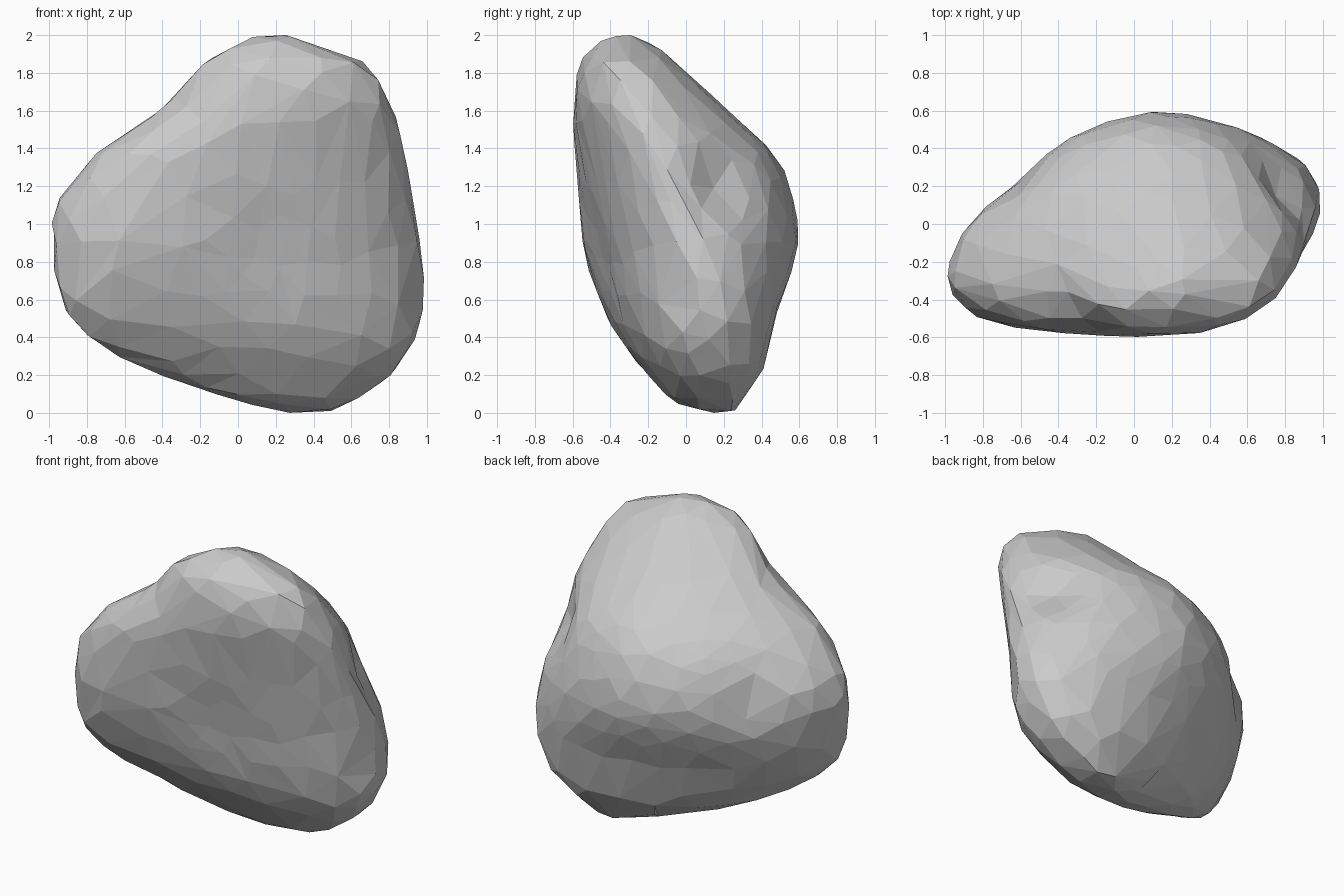
import bpy, bmesh, random
from math import sin, cos, pi, exp
from mathutils import Vector
from mathutils.bvhtree import BVHTree

if "Cube" in bpy.data.objects:
    bpy.data.objects.remove(bpy.data.objects["Cube"])

random.seed(4)

# Cross-sections up the boulder: z, then (x, y) of the left, front, right and back extremes
SECTIONS = [
    (0.00, .28, .16, .38, .12, .48, .18, .42, .24),
    (0.06, .02, .03, .20, -.06, .61, .15, .40, .30),
    (0.20, -.41, -.08, -.20, -.20, .81, .12, .40, .39),
    (0.36, -.73, -.25, -.45, -.33, .92, .10, .35, .44),
    (0.53, -.91, -.33, -.60, -.43, .985, .11, .30, .48),
    (0.85, -.98, -.28, -.55, -.54, .975, .07, .15, .585),
    (1.10, -.96, -.27, -.40, -.565, .935, -.02, .10, .575),
    (1.36, -.76, -.30, -.20, -.585, .89, -.12, .12, .47),
    (1.62, -.40, -.27, .10, -.595, .815, -.24, .20, .20),
    (1.85, -.18, -.38, .15, -.56, .67, -.33, .25, -.05),
    (1.95, -.02, -.38, .15, -.47, .40, -.34, .20, -.17),
    (2.00, .12, -.34, .20, -.39, .28, -.33, .21, -.28),
]
# Shallow hollows: position, radius, depth
DENTS = [
    ((.81, .20, 1.22), .28, .085),
    ((-.62, .22, 1.05), .28, .065),
    ((.13, -.46, .87), .35, .03),
    ((.95, -.04, .58), .14, .03),
]
QUARTER = 12


def roundness(z):
    """Superellipse power of each quarter; the right side is boxier low down."""
    low = min(max((0.8 - z) / 0.5, 0), 1)
    return (2.1, 1.95 + .45 * low, 1.85 + .85 * low, 1.6)


def outline(s):
    """Ring of points joining the four extremes with superellipse quarters."""
    left, front, right, back = [(s[i], s[i + 1]) for i in (1, 3, 5, 7)]
    quarters = ((left, front), (right, front), (right, back), (left, back))
    ring = []
    for q, (side, end) in enumerate(quarters):
        e = 2 / roundness(s[0])[q]
        for i in range(QUARTER):
            a = pi / 2 * (i if q in (0, 2) else QUARTER - i) / QUARTER
            c, d = max(cos(a), 0) ** e, max(sin(a), 0) ** e
            ring.append((end[0] + (side[0] - end[0]) * c,
                         side[1] + (end[1] - side[1]) * d, s[0]))
    return ring


def between(k, t):
    """Smooth (cubic) section between sections k and k + 1."""
    p0, p1, p2, p3 = [SECTIONS[min(max(k + o, 0), len(SECTIONS) - 1)] for o in (-1, 0, 1, 2)]
    h = p2[0] - p1[0]
    out = []
    for a, b, c, d in zip(p0, p1, p2, p3):
        m1 = (c - a) / (p2[0] - p0[0]) * h
        m2 = (d - b) / (p3[0] - p1[0]) * h
        out.append((2*t**3 - 3*t**2 + 1) * b + (t**3 - 2*t**2 + t) * m1
                   + (3*t**2 - 2*t**3) * c + (t**3 - t**2) * m2)
    return out


# Smooth lofted guide form
levels = [between(k, i / 4) for k in range(len(SECTIONS) - 1) for i in range(4)]
levels.append(SECTIONS[-1])
guide = bmesh.new()
rings = [[guide.verts.new(p) for p in outline(s)] for s in levels]
count = 4 * QUARTER
for lo, hi in zip(rings, rings[1:]):
    for i in range(count):
        j = (i + 1) % count
        guide.faces.new((lo[i], lo[j], hi[j], hi[i]))
guide.faces.new(rings[0][::-1])
guide.faces.new(rings[-1])
bmesh.ops.triangulate(guide, faces=guide.faces[:])
tree = BVHTree.FromBMesh(guide)
guide.free()

# Boulder skin: an icosphere wrapped onto the guide, dented and slightly roughened
centre = Vector((.12, -.03, .95))
bm = bmesh.new()
bmesh.ops.create_icosphere(bm, subdivisions=5, radius=1)
for v in bm.verts:
    d = v.co.normalized()
    hit, normal = tree.ray_cast(centre + d * 3, -d)[:2]
    push = sum(depth * exp(-2 * ((hit - Vector(p)).length / r) ** 2) for p, r, depth in DENTS)
    inward = normal if normal.dot(d) < 0 else -normal
    v.co = hit + inward * push + d * random.uniform(-.002, .003)
    v.co.z = min(max(v.co.z, 0), 2)
mesh = bpy.data.meshes.new("boulder")
bm.to_mesh(mesh)
bm.free()
boulder = bpy.data.objects.new("boulder", mesh)
bpy.context.collection.objects.link(boulder)

# Collapse to large, irregular flat facets
dec = boulder.modifiers.new("facets", 'DECIMATE')
dec.ratio = 480 / len(mesh.polygons)
